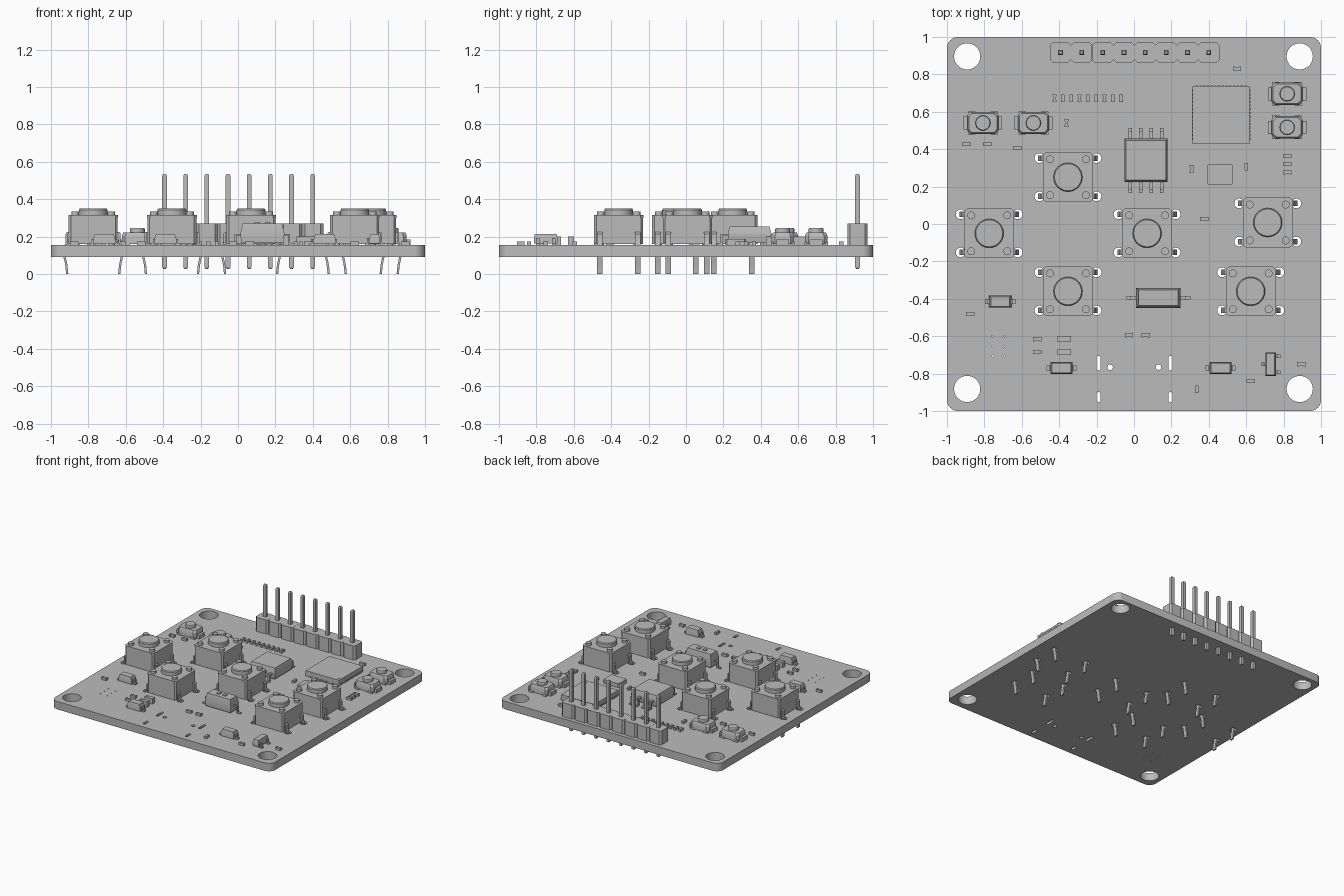
import bpy, bmesh, math

cube = bpy.data.objects.get("Cube")
if cube:
    bpy.data.objects.remove(cube, do_unlink=True)

GREY = (0.5, 0.5, 0.5, 1)
grey = bpy.data.materials.new("plain_grey")
grey.use_nodes = True
grey.diffuse_color = GREY
grey.node_tree.nodes["Principled BSDF"].inputs["Base Color"].default_value = GREY

BOTTOM, TOP = 0.09, 0.155


def loft(bm, rings):
    """Skin a list of equal point rings and cap both ends."""
    rows = [[bm.verts.new(p) for p in ring] for ring in rings]
    n = len(rows[0])
    for low, high in zip(rows, rows[1:]):
        for i in range(n):
            j = (i + 1) % n
            bm.faces.new((low[i], low[j], high[j], high[i]))
    bm.faces.new(rows[0][::-1])
    bm.faces.new(rows[-1])


def stack(bm, x, y, layers, cut=0):
    """Rectangular solid from layers (z, half x, half y), with cut corners."""
    rings = []
    for z, hx, hy in layers:
        ring = []
        for sx, sy in ((1, -1), (1, 1), (-1, 1), (-1, -1)):
            px, py = x + sx * hx, y + sy * hy
            if cut:
                pair = [(px - sx * cut, py, z), (px, py - sy * cut, z)]
                ring += pair if sx * sy < 0 else pair[::-1]
            else:
                ring.append((px, py, z))
        rings.append(ring)
    loft(bm, rings)


def box(bm, x, y, z0, z1, hx, hy, cut=0):
    stack(bm, x, y, [(z0, hx, hy), (z1, hx, hy)], cut)


def disc(bm, x, y, layers, sides=32):
    """Round solid from layers (z, radius)."""
    turn = [i * math.tau / sides for i in range(sides)]
    loft(bm, [[(x + r * math.cos(a), y + r * math.sin(a), z) for a in turn]
              for z, r in layers])


def strip(bm, path, thick, y, half):
    """Bent metal strip following (x, z) points, thickness measured in x."""
    loft(bm, [[(x - thick, y - half, z), (x + thick, y - half, z),
               (x + thick, y + half, z), (x - thick, y + half, z)] for x, z in path])


def place(name, build, spots, turned=False):
    """Build one mesh and put a linked copy at every spot."""
    bm = bmesh.new()
    build(bm)
    bmesh.ops.recalc_face_normals(bm, faces=bm.faces)
    mesh = bpy.data.meshes.new(name)
    bm.to_mesh(mesh)
    bm.free()
    mesh.materials.append(grey)
    mesh.shade_smooth()
    mesh.set_sharp_from_angle(angle=math.radians(30))
    for x, y in spots:
        ob = bpy.data.objects.new(name, mesh)
        ob.location = (x, y, 0)
        if turned:
            ob.rotation_euler.z = math.pi / 2
        bpy.context.collection.objects.link(ob)


def signs():
    return [(sx, sy) for sx in (-1, 1) for sy in (-1, 1)]


push_spots = [(-.353, .25), (-.774, -.05), (.07, -.05),
              (.715, .008), (-.353, -.36), (.624, -.36)]

# Circuit board: filled outline with all its holes
curve = bpy.data.curves.new("circuit_board", "CURVE")
curve.dimensions, curve.fill_mode = "2D", "BOTH"
curve.extrude = (TOP - BOTTOM) / 2


def outline(x, y, hx, hy, r, steps=8):
    """Closed rounded rectangle; a circle when hx = hy = r."""
    pts = []
    for k, (sx, sy) in enumerate(((1, 1), (-1, 1), (-1, -1), (1, -1))):
        for i in range(steps):
            a = (k + i / steps) * math.pi / 2
            pts.append((x + sx * (hx - r) + r * math.cos(a),
                        y + sy * (hy - r) + r * math.sin(a)))
    spline = curve.splines.new("POLY")
    spline.points.add(len(pts) - 1)
    for p, (px, py) in zip(spline.points, pts):
        p.co = (px, py, 0, 1)
    spline.use_cyclic_u = True


def hole(x, y, r, steps):
    outline(x, y, r, r, r, steps)


outline(0, 0, 1, 1, .06)
for sx, sy in signs():
    hole(sx * .889 - .003, sy * .889 + .007, .07, 10)
    for x, y in push_spots:
        hole(x + sx * .153, y + sy * .102, .026, 4)
for x in (-.19, .195):
    outline(x, -.744, .011, .04, .0109, 3)
    outline(x, -.926, .011, .028, .0109, 3)
for x in (-.128, .131):
    hole(x, -.766, .015, 4)
for x in (-.757, -.693):
    for i in range(3):
        hole(x, -.6 - .053 * i, .005, 2)
board = bpy.data.objects.new("circuit_board", curve)
board.location.z = (TOP + BOTTOM) / 2
bpy.context.collection.objects.link(board)
curve.materials.append(grey)
bpy.ops.object.select_all(action="DESELECT")
board.select_set(True)
bpy.context.view_layer.objects.active = board
bpy.ops.object.convert(target="MESH")


# Tall push switches with four bent legs
def push_switch(bm):
    box(bm, 0, 0, .16, .3, .131, .131, .012)
    box(bm, 0, 0, .3, .315, .133, .133, .015)
    disc(bm, 0, 0, [(.31, .077), (.343, .077), (.35, .072)])
    for sx, sy in signs():
        disc(bm, sx * .096, sy * .096, [(.31, .021), (.335, .021)], 16)
        disc(bm, sx * .096, sy * .096, [(TOP, .018), (.165, .018)], 12)
        path = [(.133, .225), (.141, .215), (.141, .17), (.153, .14),
                (.153, .09), (.146, .06), (.143, .04), (.139, 0)]
        strip(bm, [(sx * x, z) for x, z in path], .006, sy * .102, .015)


place("push_switch", push_switch, push_spots)


# Small surface buttons
def small_button(bm):
    stack(bm, 0, 0, [(.16, .083, .06), (.205, .083, .06), (.222, .075, .052)], .018)
    disc(bm, 0, 0, [(.22, .04), (.24, .04), (.245, .037)])
    for sx in (-1, 1):
        box(bm, sx * .085, 0, TOP, .185, .018, .035)
        for sy in (-1, 1):
            box(bm, sx * .06, sy * .056, TOP, .17, .02, .006)


place("small_button", small_button,
      [(-.808, .54), (-.538, .54), (.819, .696), (.819, .517)])


# Pin header
def header_cell(bm):
    box(bm, 0, 0, TOP, .27, .0565, .053, .014)


def header_pin(bm):
    stack(bm, 0, 0, [(.028, .007, .007), (.036, .0125, .0125),
                     (.527, .0125, .0125), (.535, .007, .007)])


header_row = [(-.393 + .1132 * i, .917) for i in range(8)]
place("header_cell", header_cell, header_row)
place("header_pin", header_pin, header_row)


# Eight-lead chip
def lead_chip(bm):
    stack(bm, 0, 0, [(.165, .108, .108), (.208, .116, .116), (.218, .116, .116),
                     (.255, .106, .106)])
    for i in range(4):
        x = (i - 1.5) * .056
        for s in (-1, 1):
            box(bm, x, s * .16, TOP, .165, .009, .014)
            box(bm, x, s * .149, TOP, .215, .009, .006)
            box(bm, x, s * .13, .205, .215, .009, .024)


place("lead_chip", lead_chip, [(.064, .34)])


# Large flat chip with edge pads
def flat_chip(bm):
    box(bm, 0, 0, TOP, .2, .152, .155)
    disc(bm, .125, -.125, [(.199, .012), (.202, .012)], 16)
    for i in range(14):
        for s in (-1, 1):
            box(bm, s * .152, (i - 6.5) * .02, TOP, .165, .004, .006)
            box(bm, (i - 6.5) * .02, s * .155, TOP, .165, .006, .002)


place("flat_chip", flat_chip, [(.466, .584)])
place("crystal", lambda bm: box(bm, 0, 0, TOP, .187, .07, .053, .006), [(.46, .265)])


# Two-way slide switch
def slide_switch(bm):
    stack(bm, 0, 0, [(.165, .112, .048), (.215, .118, .053), (.27, .105, .042)])
    for s in (-1, 1):
        box(bm, s * .028, 0, .265, .277, .014, .013)
        box(bm, s * .155, 0, TOP, .165, .016, .009)
        box(bm, s * .144, 0, TOP, .215, .005, .009)
        box(bm, s * .125, 0, .205, .215, .024, .009)


place("slide_switch", slide_switch, [(.13, -.395)])


# Diodes
def diode(bm):
    stack(bm, 0, 0, [(.16, .059, .032), (.185, .059, .032), (.215, .05, .026)])
    for s in (-1, 1):
        box(bm, s * .068, 0, TOP, .167, .013, .014)
        box(bm, s * .062, 0, TOP, .188, .005, .014)


place("diode", diode, [(-.715, -.415), (-.388, -.77), (.463, -.77)])


# Three-lead transistor
def transistor(bm):
    stack(bm, 0, 0, [(.162, .026, .062), (.19, .028, .063), (.215, .022, .058)])
    for sx, y in ((-1, 0), (1, .043), (1, -.043)):
        box(bm, sx * .042, y, TOP, .165, .01, .01)
        box(bm, sx * .034, y, TOP, .192, .005, .01)


place("transistor", transistor, [(.73, -.75)])


# Tiny capped parts: dull middle with slightly larger end caps
def capped(hx, hy, top):
    def build(bm):
        box(bm, 0, 0, TOP, top - .002, hx, hy - .001)
        for s in (-1, 1):
            box(bm, s * hx * .76, 0, TOP, top, hx * .25, hy)
    return build


place("small_resistor", capped(.022, .011, .175),
      [(-.897, .428), (-.784, .428), (-.624, .406), (.551, .83), (.82, .364),
       (.82, .321), (.82, .276), (.375, .027), (-.875, -.482), (-.517, -.616),
       (-.517, -.685), (-.027, -.595), (.062, -.595), (.624, -.84), (.894, -.75)])
place("upright_resistor", capped(.02, .01, .175),
      [(-.361, .54), (.308, .294), (.6, .305), (.335, -.883)]
      + [(-.425 + .0445 * i, .672) for i in range(9)], turned=True)
place("large_capacitor", capped(.036, .016, .2), [(-.372, -.616), (-.372, -.685)])
